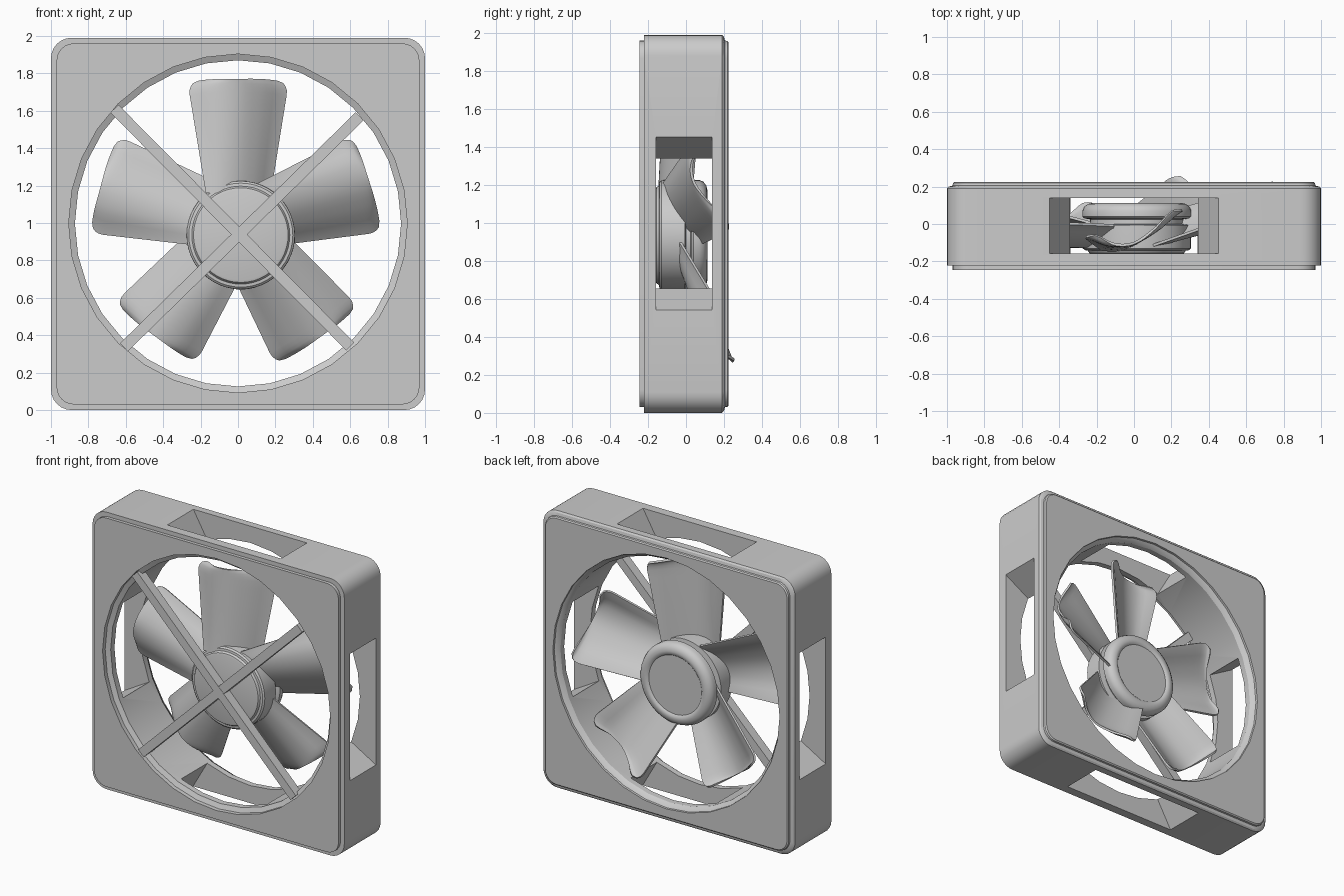
import bpy, bmesh, math
from mathutils import Vector, Matrix

if "Cube" in bpy.data.objects:
    bpy.data.objects.remove(bpy.data.objects["Cube"])

grey = bpy.data.materials.new("plain_grey")
grey.diffuse_color = (0.6, 0.6, 0.6, 1)
grey.use_nodes = True
grey.node_tree.nodes["Principled BSDF"].inputs["Base Color"].default_value = grey.diffuse_color


def finish(name, bm, angle=35):
    """Turn a bmesh into a grey, smooth-by-angle object."""
    bmesh.ops.recalc_face_normals(bm, faces=bm.faces[:])
    me = bpy.data.meshes.new(name)
    bm.to_mesh(me)
    bm.free()
    me.materials.append(grey)
    ob = bpy.data.objects.new(name, me)
    bpy.context.collection.objects.link(ob)
    smooth(ob, angle)
    return ob


def smooth(ob, angle):
    bpy.ops.object.select_all(action='DESELECT')
    ob.select_set(True)
    bpy.context.view_layer.objects.active = ob
    bpy.ops.object.shade_smooth_by_angle(angle=math.radians(angle))


def loft(rings):
    """Skin a stack of equal closed rings and cap both ends."""
    bm = bmesh.new()
    rows = [[bm.verts.new(p) for p in r] for r in rings]
    n = len(rows[0])
    for a, b in zip(rows, rows[1:]):
        for i in range(n):
            j = (i + 1) % n
            bm.faces.new((a[i], a[j], b[j], b[i]))
    bm.faces.new(rows[0])
    bm.faces.new(rows[-1][::-1])
    return bm


def circle(r, y, cx, cz, n):
    return [(cx + r * math.cos(2 * math.pi * i / n), y,
             cz + r * math.sin(2 * math.pi * i / n)) for i in range(n)]


def rounded(y, inset):
    """Rounded square outline of the housing."""
    rad, pts = 0.11 - inset * 0.6, []
    hx, hz = 1 - inset - rad, 0.995 - inset - rad
    for k, (sx, sz) in enumerate(((1, 1), (-1, 1), (-1, -1), (1, -1))):
        for i in range(7):
            a = math.pi / 2 * (k + i / 6)
            pts.append((sx * hx + rad * math.cos(a), y,
                        0.995 + sz * hz + rad * math.sin(a)))
    return pts


def cut(target, cutter):
    cutter.hide_render = True
    m = target.modifiers.new("cut", 'BOOLEAN')
    m.operation, m.solver, m.object = 'DIFFERENCE', 'EXACT', cutter
    bpy.context.view_layer.objects.active = target
    bpy.ops.object.modifier_apply(modifier=m.name)
    bpy.data.objects.remove(cutter)


# Housing: stepped rounded square
housing = finish("housing", loft([rounded(y, s) for y, s in (
    (-0.245, 0.03), (-0.222, 0.03), (-0.222, 0.0), (0.19, 0.0),
    (0.2, 0.01), (0.205, 0.03), (0.218, 0.032), (0.225, 0.04))]))

# Round air tunnel with a stepped lip at each end
cut(housing, finish("tunnel_cutter", loft([circle(r, y, 0, 0.998, 32) for y, r in (
    (-0.3, 0.905), (-0.215, 0.905), (-0.2, 0.872), (0.18, 0.872),
    (0.2, 0.885), (0.21, 0.9), (0.3, 0.905))])))

# Four tapered windows in the outer walls
for k in range(4):
    rot = Matrix.Rotation(k * math.pi / 2, 4, 'Y')
    rings = []
    for x, h in ((0.6, 0.225), (1.1, 0.513)):
        rings.append([rot @ Vector((x, y, z)) + Vector((0, 0, 0.997))
                      for y, z in ((-0.157, -h), (0.138, -h), (0.138, h), (-0.157, h))])
    cut(housing, finish("window_cutter", loft(rings)))
smooth(housing, 30)

# Crossed support struts
for name, a, b, y0, y1 in (
        ("strut_left", (-0.66, 1.61), (0.6, 0.34), -0.232, -0.165),
        ("strut_right", (0.65, 1.57), (-0.61, 0.335), -0.23, -0.163)):
    a, b = Vector((a[0], 0, a[1])), Vector((b[0], 0, b[1]))
    side = (b - a).normalized().cross(Vector((0, 1, 0))) * 0.03
    finish(name, loft([[p + s * side + Vector((0, y, 0)) for s, y in
                        ((-1, y0), (1, y0), (1, y1), (-1, y1))] for p in (a, b)]))

# Motor hub: turned profile with a waist groove and recessed back
HUB = ((-0.16, 0.24), (-0.156, 0.253), (-0.142, 0.262), (-0.14, 0.278),
       (-0.13, 0.289), (-0.115, 0.29), (-0.005, 0.29), (0.0, 0.25), (0.025, 0.25),
       (0.03, 0.28), (0.04, 0.291), (0.07, 0.291), (0.092, 0.282), (0.107, 0.262),
       (0.112, 0.24), (0.11, 0.222), (0.1, 0.21), (0.1, 0.195))
finish("hub", loft([circle(r, y, 0.015, 0.935, 48) for y, r in HUB]))


def sample(table, t):
    """Smooth interpolation through evenly spaced values."""
    f = t * (len(table) - 1)
    i = min(int(f), len(table) - 2)
    f -= i
    p = [table[max(0, min(len(table) - 1, i + k))] for k in (-1, 0, 1, 2)]
    return p[1] + 0.5 * f * (p[2] - p[0] + f * (
        2 * p[0] - 5 * p[1] + 4 * p[2] - p[3] + f * (3 * (p[1] - p[2]) + p[3] - p[0])))


# Five cupped, back-swept blades on a slightly tilted ring
ROOT = (-0.10, -0.11, -0.09, -0.04, 0.03)
TIP = (0.055, -0.005, -0.01, 0.05, 0.14)
TILT_X, TILT_Z = 0.11, -0.12
CORNER = 0.07
NC = 14
ANGLE = (90, 17, -55, -127, 164)
LENGTH = (0.77, 0.735, 0.75, 0.75, 0.76)
for k in range(5):
    ang = math.radians(ANGLE[k])
    out = Vector((math.cos(ang), 0, math.sin(ang)))
    across = Vector((math.sin(ang), 0, -math.cos(ang)))
    # rows: even along the blade, then closer round the tip corners
    rows = [(i / 10, 0) for i in range(11)] + [(1, d) for d in (0.35, 0.65, 0.85, 1)]
    bm = bmesh.new()
    grid = []
    for s, d in rows:
        row = []
        for j in range(NC + 1):
            v = j / NC
            c = 2 * v - 1
            length = LENGTH[k] - 0.015 * c * c
            r = 0.16 + (length - CORNER - 0.16) * s + CORNER * d
            u = (r - 0.16) / (length - 0.16)
            half = 0.172 + 0.096 * u - 0.06 * (1 - math.sqrt(1 - d * d))
            p = out * r + across * (half * c)
            p.y = (sample(ROOT, v) * (1 - u) + sample(TIP, v) * u
                   + TILT_X * p.x + TILT_Z * p.z)
            row.append(bm.verts.new(p + Vector((0, 0, 1))))
        grid.append(row)
    for a, b in zip(grid, grid[1:]):
        for j in range(NC):
            bm.faces.new((a[j], a[j + 1], b[j + 1], b[j]))
    blade = finish("blade_%d" % (k + 1), bm, 50)
    m = blade.modifiers.new("thickness", 'SOLIDIFY')
    m.thickness, m.offset = 0.014, 0
    bpy.context.view_layer.objects.active = blade
    bpy.ops.object.modifier_apply(modifier=m.name)
    smooth(blade, 50)
